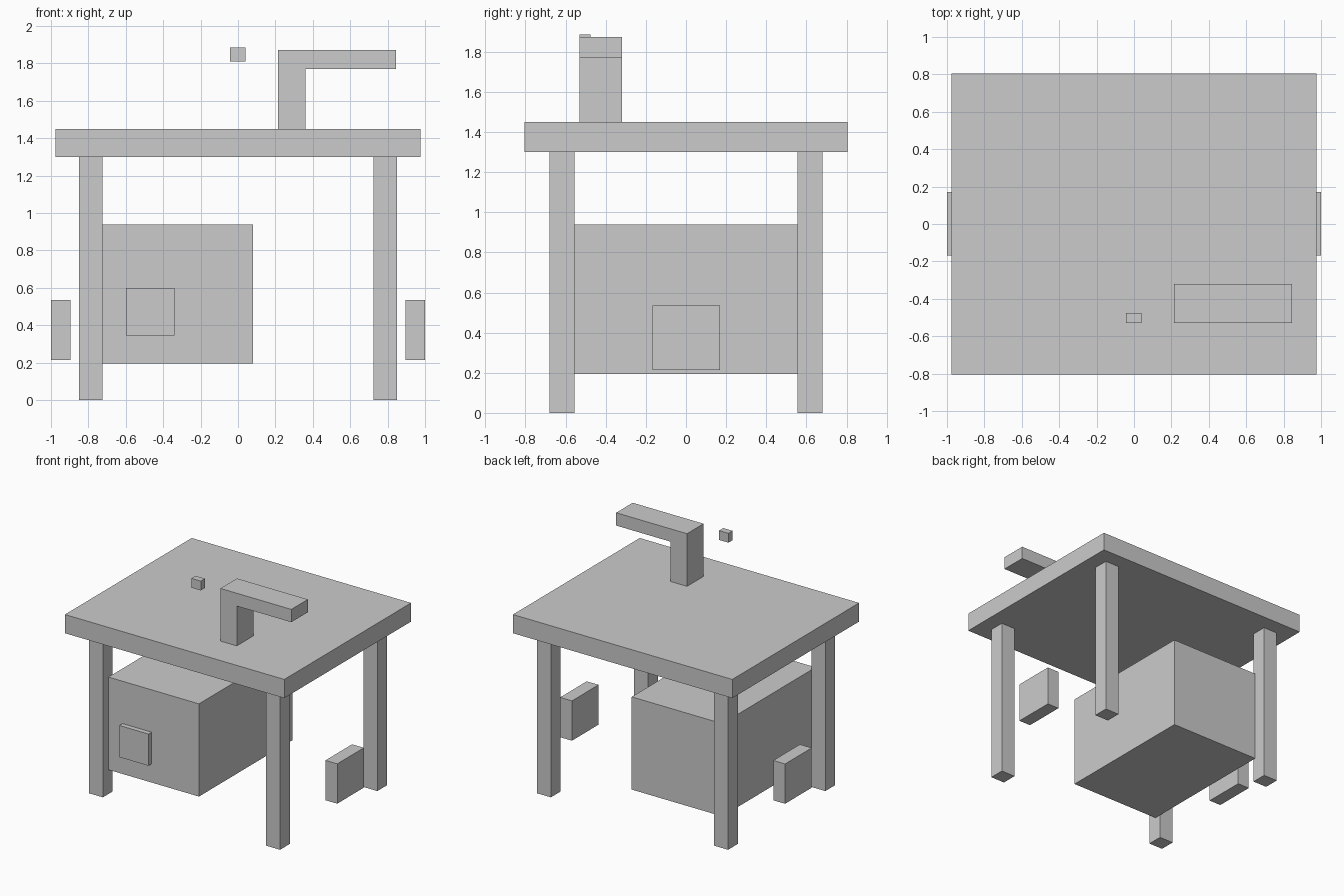
import bpy, bmesh

if "Cube" in bpy.data.objects:
    bpy.data.objects.remove(bpy.data.objects["Cube"])


def finish(name, bm):
    bmesh.ops.recalc_face_normals(bm, faces=bm.faces)
    mesh = bpy.data.meshes.new(name)
    bm.to_mesh(mesh)
    bm.free()
    obj = bpy.data.objects.new(name, mesh)
    bpy.context.collection.objects.link(obj)
    return obj


def box(name, x, y, z):
    """Box from (min, max) ranges on each axis."""
    bm = bmesh.new()
    bmesh.ops.create_cube(bm, size=1)
    for v in bm.verts:
        v.co = [r[0] if c < 0 else r[1] for c, r in zip(v.co, (x, y, z))]
    return finish(name, bm)


def extrude_xz(name, profile, y0, y1):
    """Extrude an x-z outline along y."""
    bm = bmesh.new()
    face = bm.faces.new([bm.verts.new((x, y0, z)) for x, z in profile])
    moved = bmesh.ops.extrude_face_region(bm, geom=[face])["geom"]
    verts = [g for g in moved if isinstance(g, bmesh.types.BMVert)]
    bmesh.ops.translate(bm, verts=verts, vec=(0, y1 - y0, 0))
    return finish(name, bm)


# Table top
box("table_top", (-0.975, 0.975), (-0.805, 0.805), (1.30, 1.45))

# Four legs and the two loose side blocks
for sx, side in ((-1, "left"), (1, "right")):
    for sy, end in ((-1, "front"), (1, "back")):
        box(f"{end}_{side}_leg", sorted((sx * 0.725, sx * 0.85)),
            sorted((sy * 0.555, sy * 0.68)), (0, 1.30))
    box(f"{side}_side_block", sorted((sx * 0.895, sx * 1.0)), (-0.168, 0.17), (0.215, 0.535))

# Cabinet under the top, with its raised front panel
box("cabinet", (-0.725, 0.08), (-0.61, 0.575), (0.195, 0.94))
box("cabinet_panel", (-0.60, -0.34), (-0.65, -0.61), (0.345, 0.60))

# Angled arm standing on the top
extrude_xz("angled_arm", [(0.215, 1.45), (0.36, 1.45), (0.36, 1.77),
                          (0.845, 1.77), (0.845, 1.873), (0.215, 1.873)], -0.53, -0.32)

# Small floating block beside the arm
box("small_block", (-0.043, 0.04), (-0.53, -0.477), (1.81, 1.885))
